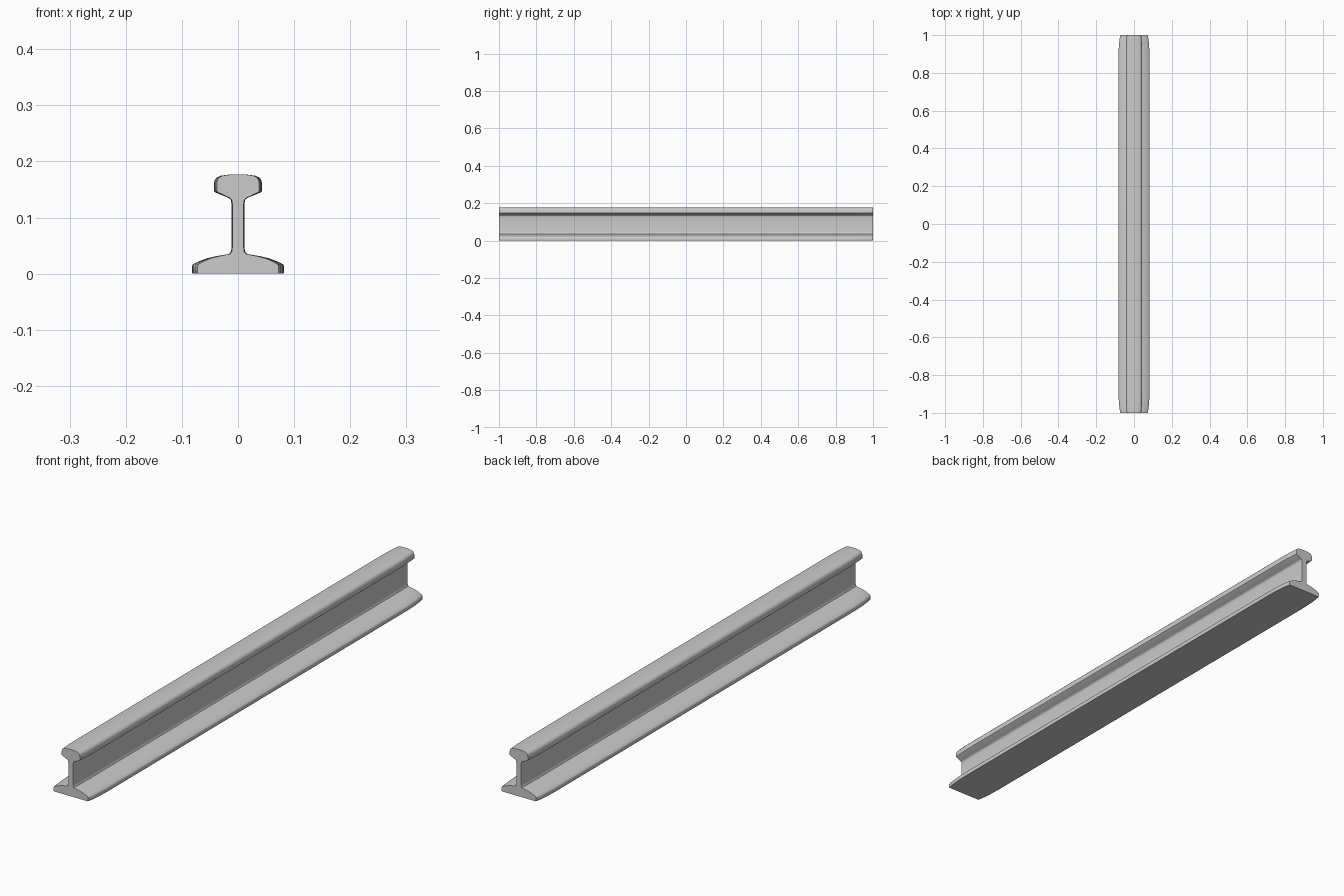
import bpy, bmesh

if "Cube" in bpy.data.objects:
    bpy.data.objects.remove(bpy.data.objects["Cube"])

# Right half of the rail section (x, z), bottom edge to crown
half = [(0.081, 0.0), (0.082, 0.002), (0.082, 0.014), (0.080, 0.017),
        (0.070, 0.022), (0.055, 0.0275), (0.040, 0.031), (0.019, 0.0345),
        (0.015, 0.036), (0.0125, 0.040), (0.0115, 0.047),
        (0.0115, 0.124), (0.0125, 0.130), (0.014, 0.133), (0.018, 0.1355),
        (0.041, 0.145), (0.043, 0.147), (0.043, 0.161), (0.0415, 0.167),
        (0.038, 0.1715), (0.031, 0.1745), (0.020, 0.1762), (0.0, 0.177)]
section = half + [(-x, z) for x, z in reversed(half[:-1])]

# Stations along the length with the width narrowing towards both ends
taper = [(1.0, 0.88), (0.98, 0.93), (0.955, 0.965), (0.93, 0.985), (0.89, 1.0)]
stations = [(-y, s) for y, s in taper] + list(reversed(taper))

# Loft the section through the stations and cap the ends
bm = bmesh.new()
rings = [[bm.verts.new((x * s, y, z)) for x, z in section] for y, s in stations]
n = len(section)
for a, b in zip(rings, rings[1:]):
    for i in range(n):
        j = (i + 1) % n
        bm.faces.new((a[i], a[j], b[j], b[i]))
bm.faces.new(rings[0])
bm.faces.new(rings[-1])
bmesh.ops.recalc_face_normals(bm, faces=bm.faces)

mesh = bpy.data.meshes.new("rail")
bm.to_mesh(mesh)
bm.free()
rail = bpy.data.objects.new("rail", mesh)
bpy.context.collection.objects.link(rail)

# Smooth rolled surfaces, sharp ends
bpy.context.view_layer.objects.active = rail
rail.select_set(True)
bpy.ops.object.shade_smooth_by_angle(angle=0.6)
